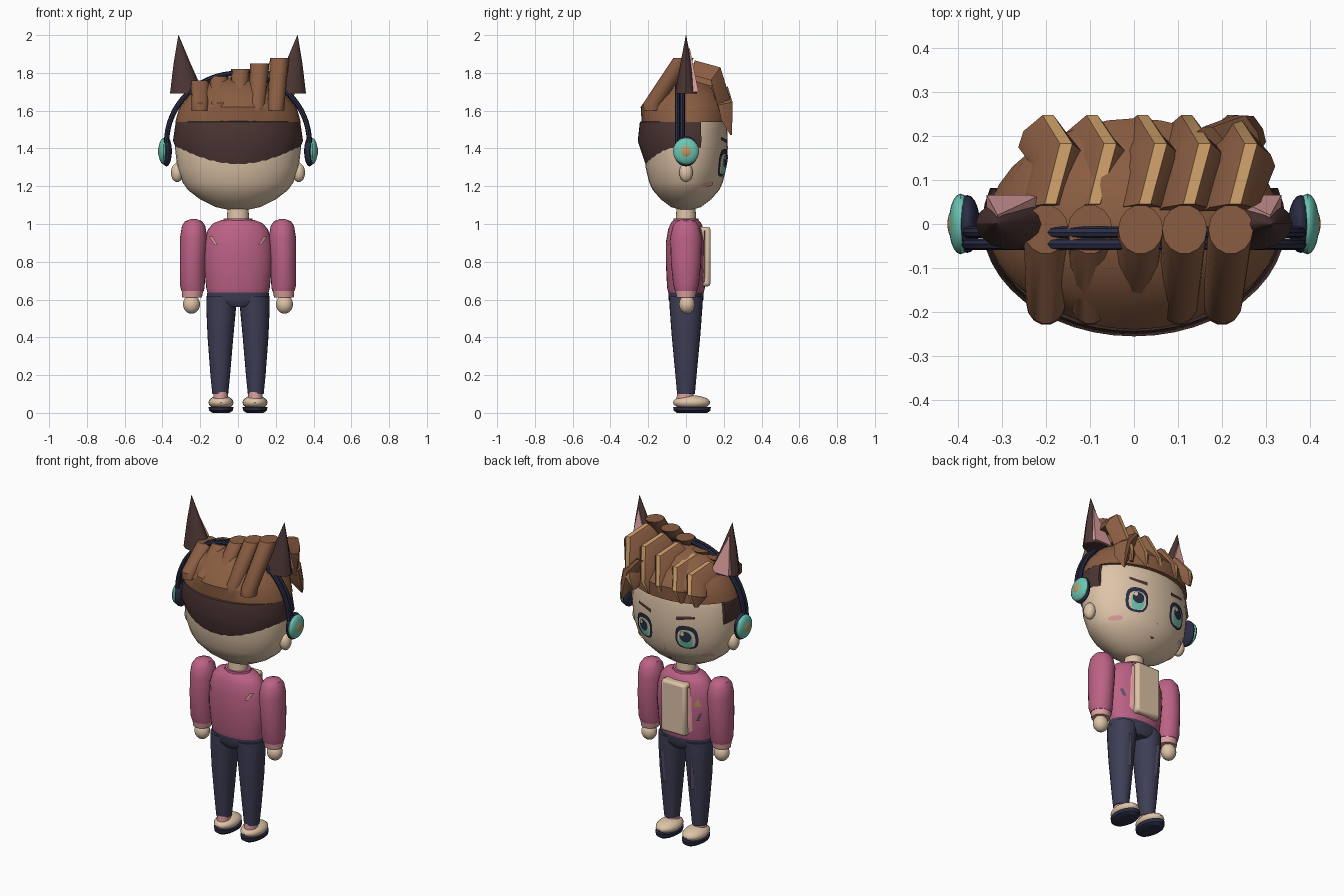
import bpy, bmesh, math
from mathutils import Vector

if "Cube" in bpy.data.objects:
    bpy.data.objects.remove(bpy.data.objects["Cube"])


def material(name, rgb):
    m = bpy.data.materials.new(name)
    m.diffuse_color = [((c / 255 + 0.055) / 1.055) ** 2.4 for c in rgb] + [1]
    m.use_nodes = True
    m.node_tree.nodes["Principled BSDF"].inputs["Base Color"].default_value = m.diffuse_color
    return m


SKIN = material("skin beige", (222, 196, 168))
HAIR = material("hair brown", (138, 93, 66))
DARK = material("dark brown", (76, 54, 52))
TAN = material("tan", (196, 152, 100))
SHIRT = material("rose", (188, 98, 133))
NAVY = material("trouser navy", (62, 62, 86))
BAND = material("midnight blue", (42, 45, 68))
PINK = material("pale pink", (222, 160, 160))
TEAL = material("teal", (108, 198, 178))
PLUM = material("plum grey", (92, 78, 100))


def mesh(name, verts, faces, mat):
    me = bpy.data.meshes.new(name)
    me.from_pydata([tuple(v) for v in verts], [], faces)
    for m in (mat if isinstance(mat, list) else [mat]):
        me.materials.append(m)
    bm = bmesh.new()
    bm.from_mesh(me)
    bmesh.ops.recalc_face_normals(bm, faces=bm.faces)
    bm.to_mesh(me)
    bm.free()
    ob = bpy.data.objects.new(name, me)
    bpy.context.collection.objects.link(ob)
    return ob


def skin_rings(rings, caps=True):
    n = len(rings[0])
    faces = [(r * n + i, r * n + (i + 1) % n, (r + 1) * n + (i + 1) % n, (r + 1) * n + i)
             for r in range(len(rings) - 1) for i in range(n)]
    if caps:
        faces += [tuple(range(n)), tuple(range((len(rings) - 1) * n, len(rings) * n))]
    return [v for r in rings for v in r], faces


def loft(name, rings, mat, n=24):
    """Horizontal elliptical rings given as (x, y, z, rx, ry)."""
    pts = [[(x + rx * math.cos(2 * math.pi * i / n), y + ry * math.sin(2 * math.pi * i / n), z)
            for i in range(n)] for x, y, z, rx, ry in rings]
    return mesh(name, *skin_rings(pts), mat)


def ball(name, loc, size, mat):
    rings = []
    for k in range(13):
        a = math.pi * (k / 12 - 0.5)
        c = max(math.cos(a), 0.02)
        rings.append((loc[0], loc[1], loc[2] + size[2] * math.sin(a), size[0] * c, size[1] * c))
    return loft(name, rings, mat, 20)


def box(name, lo, hi, mat, bevel=0.01):
    v = [(x, y, z) for x in (lo[0], hi[0]) for y in (lo[1], hi[1]) for z in (lo[2], hi[2])]
    f = [(0, 1, 3, 2), (4, 5, 7, 6), (0, 1, 5, 4), (2, 3, 7, 6), (0, 2, 6, 4), (1, 3, 7, 5)]
    ob = mesh(name, v, f, mat)
    mod = ob.modifiers.new("bevel", 'BEVEL')
    mod.width, mod.segments = bevel, 2
    return ob


def decal(name, outline, surf, off, mat):
    """Thin plate wrapped over a surface y = surf(x, z)."""
    n = len(outline)
    cx, cz = sum(p[0] for p in outline) / n, sum(p[1] for p in outline) / n
    verts, faces = [], []
    for t in (0.05, 0.4, 0.7, 1.0):
        for px, pz in outline:
            x, z = cx + (px - cx) * t, cz + (pz - cz) * t
            y = surf(x, z)
            verts.append((x, y + math.copysign(off, y), z))
    for r in range(3):
        faces += [(r * n + i, r * n + (i + 1) % n, (r + 1) * n + (i + 1) % n, (r + 1) * n + i) for i in range(n)]
    faces.append(tuple(range(n)))
    return mesh(name, verts, faces, mat)


def oval(x, z, rx, rz, n=16, power=1.0):
    out = []
    for i in range(n):
        c, s = math.cos(2 * math.pi * (i + .5) / n), math.sin(2 * math.pi * (i + .5) / n)
        out.append((x + rx * math.copysign(abs(c) ** power, c), z + rz * math.copysign(abs(s) ** power, s)))
    return out


# Head and neck
HEAD = [(1.075, .05), (1.09, .12), (1.13, .2), (1.18, .265), (1.22, .293), (1.3, .322),
        (1.4, .333), (1.5, .328), (1.58, .31), (1.66, .25)]
loft("head", [(0, 0, z, r, r * .665) for z, r in HEAD], SKIN, 32)
loft("neck", [(0, 0, .99, .06, .055), (0, 0, 1.1, .055, .05)], SKIN)


def face_y(x, z):
    for (z0, r0), (z1, r1) in zip(HEAD, HEAD[1:]):
        if z0 <= z <= z1:
            r = r0 + (r1 - r0) * (z - z0) / (z1 - z0)
    return .665 * math.sqrt(max(r * r - x * x, 0))


# Face details
for s in (-1, 1):
    ex = .142 * s
    decal("eye_outline", oval(ex, 1.325, .064, .074, 16, .75), face_y, .006, BAND)
    decal("eye_white", oval(ex, 1.318, .05, .056, 16, .75), face_y, .009, SKIN)
    decal("eye_iris", oval(ex, 1.315, .038, .054, 16, .8), face_y, .012, TEAL)
    decal("eye_pupil", oval(ex, 1.332, .033, .034), face_y, .015, BAND)
    decal("eye_glint", oval(ex + .017, 1.352, .012, .014, 8), face_y, .018, SKIN)
    decal("eyebrow", [(s * .085, 1.425), (s * .19, 1.445), (s * .19, 1.46), (s * .085, 1.447)], face_y, .006, DARK)
    decal("cheek", oval(.23 * s, 1.21, .03, .014), face_y, .006, PINK)
    ball("ear_lobe", (.322 * s, 0, 1.272), (.033, .036, .05), SKIN)
decal("mouth", [(-.018, 1.155), (.018, 1.155), (0, 1.143)], face_y, .006, DARK)
decal("nose", oval(0, 1.222, .007, .005, 8), face_y, .006, PINK)

# Cropped back hair: partial shell from temple to temple
a0 = math.asin(.32)
arc = [math.pi - a0 + (math.pi + 2 * a0) * i / 28 for i in range(29)]
shell = [[(rx * math.cos(a), rx * .74 * math.sin(a), z) for a in arc]
         for z, rx in ((1.30, .27), (1.305, .285), (1.44, .345), (1.54, .33), (1.55, .30))]
mesh("back_hair", *skin_rings(shell), DARK)

# Hair cap and swept back locks
loft("hair_cap", [(0, 0, 1.54, .332, .235), (0, 0, 1.62, .31, .24), (0, 0, 1.69, .25, .19),
                  (0, 0, 1.75, .16, .12), (0, 0, 1.78, .03, .03)], HAIR, 32)
LOCKS = [(-.2, 1.76), (-.1, 1.78), (.015, 1.82), (.115, 1.85), (.22, 1.88)]
for i, (x, top) in enumerate(LOCKS):
    bx = -.2 + .1 * i
    loft("back_lock", [(bx, -.18, 1.6, .045, .05), (bx * .9 + x * .1, -.175, 1.64, .045, .052),
                       (x, -.012, top, .051, .056)], HAIR, 14)


# Ridged fringe locks with a light strip along each crest
def fringe(name, stations, strip):
    rings = []
    for (x, y, z), (ny, nz), w in stations:
        nrm = Vector((0, ny, nz)).normalized()
        rings.append([Vector((x, y, z)) + Vector((u * w, 0, 0)) + nrm * h * w for u, h in
                      ((-1, -.85), (-.8, -.2), (-.05, .45), (.38, .45), (.85, -.2), (1, -.85))])
    ob = mesh(name, *skin_rings(rings), [HAIR, TAN])
    if strip:
        for p in ob.data.polygons:
            if sorted(v % 6 for v in p.vertices) == [2, 2, 3, 3]:
                p.material_index = 1


for i, (x, top) in enumerate(LOCKS):
    fringe("fringe_lock", [((x, .04, top - .04), (.2, 1), .06), ((x + .035, .165, top - .075), (.6, .8), .066),
                           ((x - .005, .222, 1.61), (1, .25), .058), ((x - .02, .222, 1.54), (1, 0), .012)], True)
fringe("side_lock", [((.16, .2, 1.72), (1, .4), .05), ((.23, .22, 1.64), (1, .2), .06),
                     ((.255, .225, 1.55), (1, 0), .045), ((.27, .24, 1.47), (1, 0), .006)], False)

# Pointed ears, headphones
for s in (-1, 1):
    loft("pointed_ear", [(.27 * s, 0, 1.69, .09, .06), (.296 * s, 0, 1.85, .045, .03),
                         (.315 * s, 0, 2.0, .001, .001)], DARK, 14)
    tri = [(.212, 1.7), (.335, 1.7), (.31, 1.93)]
    mesh("ear_lining", *skin_rings([[(s * x, 0, z) for x, z in tri],
                                    [(s * x, .066 - (z - 1.7) * .2, z) for x, z in tri]]), PINK)
    ball("ear_cushion", (.379 * s, 0, 1.385), (.029, .066, .08), BAND)
    ball("ear_cup", (.394 * s, 0, 1.385), (.027, .069, .07), TEAL)
    ball("cup_button", (.406 * s, 0, 1.385), (.018, .037, .039), TAN)
for y in (-.046, -.019):
    rings = []
    for k in range(33):
        a = math.pi * k / 32
        rings.append([((.378 + .014 * math.cos(b)) * math.cos(a), y + .013 * math.sin(b),
                       1.43 + (.368 + .014 * math.cos(b)) * math.sin(a))
                      for b in [2 * math.pi * j / 8 for j in range(8)]])
    mesh("headband", *skin_rings(rings), BAND)

# Sweater and its trims
loft("sweater", [(0, 0, .63, .16, .092), (0, 0, .66, .168, .1), (0, 0, .8, .182, .107), (0, 0, .9, .178, .107),
                 (0, 0, .97, .16, .095), (0, 0, 1.005, .13, .08), (0, 0, 1.02, .09, .065)], SHIRT, 32)
loft("collar", [(0, 0, 1.0, .085, .07), (0, 0, 1.03, .075, .066)], SHIRT)


def chest_y(x, z):
    r = .107 if z > .7 else .1
    return r * math.sqrt(max(1 - (x / .181) ** 2, 0))


box("front_panel", (-.082, .06, .67), (.082, .13, .985), SKIN, .015)
for s in (-1, 1):
    decal("panel_trim", [(s * .078, .68), (s * .105, .7), (s * .1, .96), (s * .078, .97)], chest_y, .006, PINK)
    decal("pocket_slit", [(s * .125, .765), (s * .14, .765), (s * .155, .81), (s * .14, .81)], chest_y, .006, PLUM)
    decal("back_mark", [(s * .155, .935), (s * .135, .935), (s * .108, .89), (s * .125, .89)],
          lambda x, z: -chest_y(x, z), .008, PINK)
decal("badge", [(-.155, .85), (-.11, .85), (-.133, .9)], chest_y, .006, TAN)

# Arms, legs and shoes on both sides
for s in (-1, 1):
    loft("sleeve", [(s * .24, 0, .645, .06, .058), (s * .242, 0, .68, .066, .068), (s * .24, 0, .8, .068, .08),
                    (s * .235, 0, .93, .072, .083), (s * .235, 0, .99, .062, .07),
                    (s * .235, 0, 1.015, .045, .05), (s * .235, 0, 1.027, .012, .015)], SHIRT)
    loft("cuff", [(s * .243, 0, .612, .052, .05), (s * .24, 0, .652, .058, .057)], PINK)
    ball("hand", (s * .246, .005, .575), (.045, .042, .05), SKIN)
    loft("trouser_leg", [(s * .094, 0, .1, .042, .047), (s * .094, 0, .2, .052, .056), (s * .093, 0, .4, .068, .075),
                         (s * .089, 0, .56, .079, .087), (s * .085, 0, .62, .081, .088)], NAVY)
    decal("leg_stripe", [(s * .083, .33), (s * .103, .33), (s * .112, .53), (s * .09, .53)],
          lambda x, z: .069 + (z - .33) * .078, .006, PLUM)
    loft("ankle", [(s * .092, -.005, .06, .038, .045), (s * .092, -.005, .11, .038, .043)], PINK)
    ball("shoe_upper", (s * .09, .03, .055), (.066, .098, .038), SKIN)
    loft("shoe_sole", [(s * .09, .032, 0, .045, .08), (s * .09, .032, .012, .063, .097),
                       (s * .09, .032, .032, .066, .1)], BAND)
loft("trouser_hips", [(0, 0, .56, .07, .075), (0, 0, .58, .155, .085), (0, 0, .6, .168, .092),
                      (0, 0, .64, .162, .094)], NAVY, 32)

# Smooth shading with sharp edges kept
for ob in bpy.context.collection.objects:
    ob.select_set(True)
    bpy.context.view_layer.objects.active = ob
bpy.ops.object.shade_smooth_by_angle(angle=math.radians(35))
